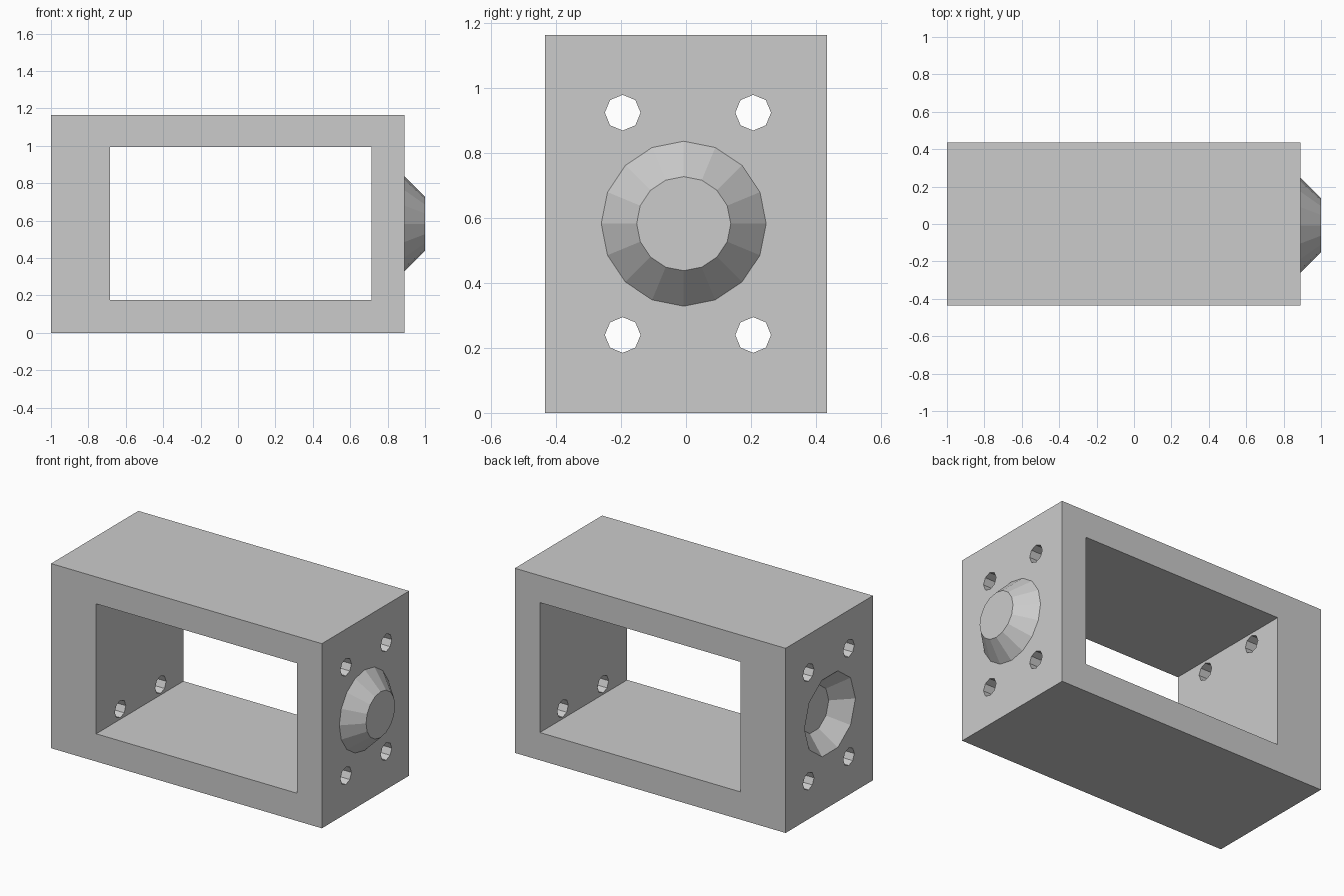
import bpy
from math import pi

if "Cube" in bpy.data.objects:
    bpy.data.objects.remove(bpy.data.objects["Cube"])

X0, X1, DEPTH, HEIGHT = -1.0, 0.89, 0.87, 1.165
CY, CZ = -0.007, 0.583


def box(name, x0, x1, depth, z0, z1):
    bpy.ops.mesh.primitive_cube_add(size=1, location=((x0 + x1) / 2, 0, (z0 + z1) / 2))
    ob = bpy.context.object
    ob.name = name
    ob.scale = (x1 - x0, depth, z1 - z0)
    bpy.ops.object.transform_apply(location=True, rotation=True, scale=True)
    return ob


def cone_x(name, sides, r0, r1, x0, x1, y, z):
    """Cone frustum along x, radius r0 at x0 and r1 at x1."""
    bpy.ops.mesh.primitive_cone_add(vertices=sides, radius1=r0, radius2=r1, depth=x1 - x0,
                                    location=((x0 + x1) / 2, y, z), rotation=(0, pi / 2, 0))
    ob = bpy.context.object
    ob.name = name
    bpy.ops.object.transform_apply(location=True, rotation=True, scale=True)
    return ob


def combine(target, tool, operation):
    mod = target.modifiers.new(tool.name, 'BOOLEAN')
    mod.object, mod.operation, mod.solver = tool, operation, 'EXACT'
    bpy.context.view_layer.objects.active = target
    bpy.ops.object.modifier_apply(modifier=mod.name)
    bpy.data.objects.remove(tool, do_unlink=True)


# Block with a rectangular window through it
frame = box("coupler_frame", X0, X1, DEPTH, 0, HEIGHT)
combine(frame, box("window_cutter", -0.685, 0.715, 2, 0.175, 0.995), 'DIFFERENCE')

# Four octagonal bolt holes through both end walls
for y in (-0.195, 0.207):
    for z in (0.24, 0.925):
        combine(frame, cone_x("bolt_cutter", 8, 0.055, 0.055, -1.2, 1.2, y, z), 'DIFFERENCE')

# Tapered locating boss on the right end, rooted slightly inside the wall
combine(frame, cone_x("boss", 16, 0.274, 0.145, X1 - 0.02, 1.0, CY, CZ), 'UNION')

# Matching tapered socket in the left end
combine(frame, cone_x("socket_cutter", 10, 0.274, 0.145, X0 - 0.02, X0 + 0.11, CY, CZ), 'DIFFERENCE')
